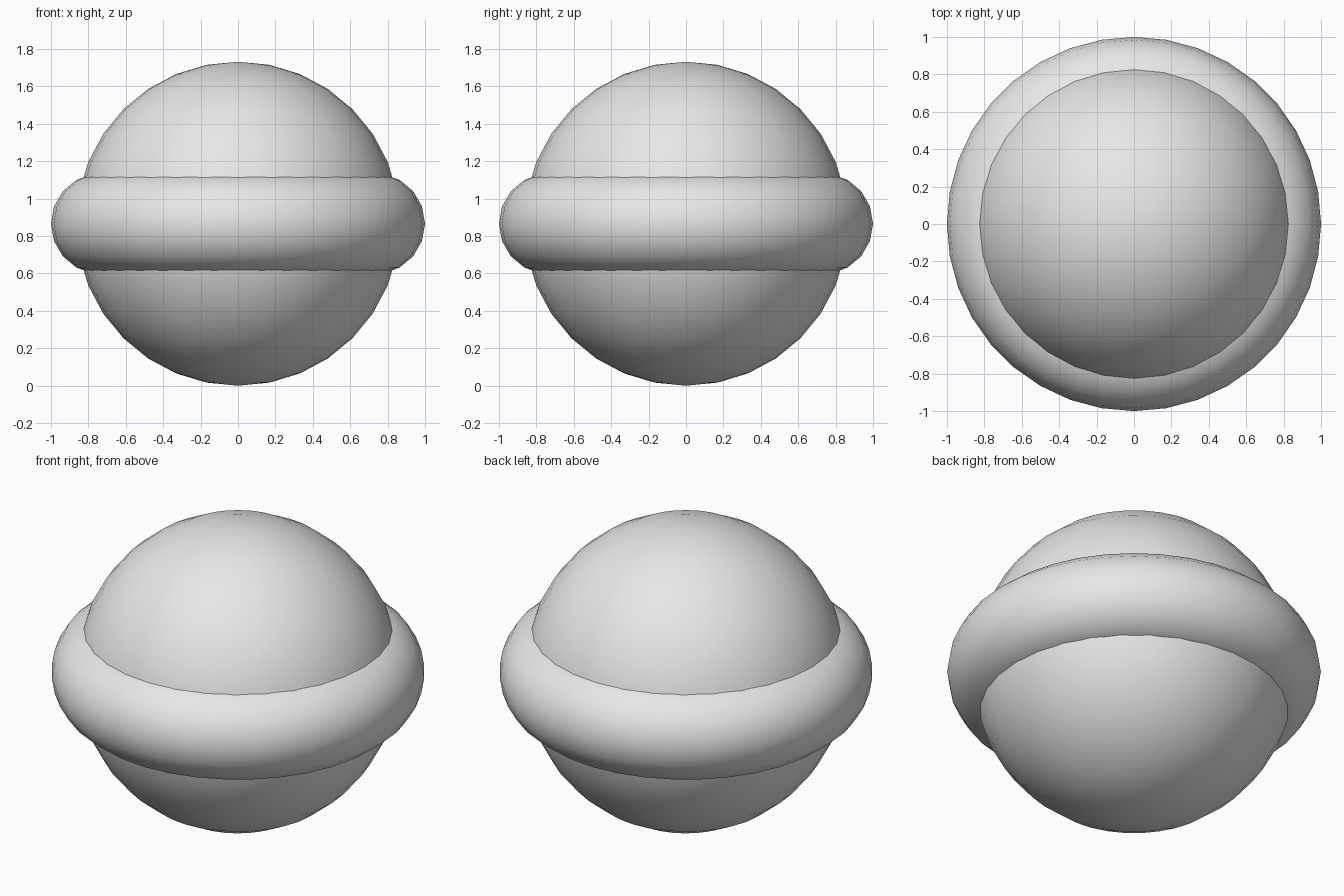
import bpy
import math

default_cube = bpy.data.objects.get("Cube")
if default_cube:
    bpy.data.objects.remove(default_cube, do_unlink=True)

CENTRE_Z = 0.866

# Single plain grey for both parts
grey = bpy.data.materials.new("plain grey")
grey.use_nodes = True
colour = (0.8, 0.8, 0.8, 1)
grey.diffuse_color = colour
grey.node_tree.nodes["Principled BSDF"].inputs["Base Color"].default_value = colour


def finish(name):
    part = bpy.context.object
    part.name = name
    part.data.materials.append(grey)
    bpy.ops.object.shade_smooth_by_angle(angle=math.radians(40))
    return part


# Central ball
bpy.ops.mesh.primitive_uv_sphere_add(segments=32, ring_count=16, radius=0.866,
                                     location=(0, 0, CENTRE_Z))
finish("ball")

# Thick ring around the equator
bpy.ops.mesh.primitive_torus_add(major_segments=36, minor_segments=18,
                                 major_radius=0.73, minor_radius=0.27,
                                 location=(0, 0, CENTRE_Z))
finish("equator_ring")
